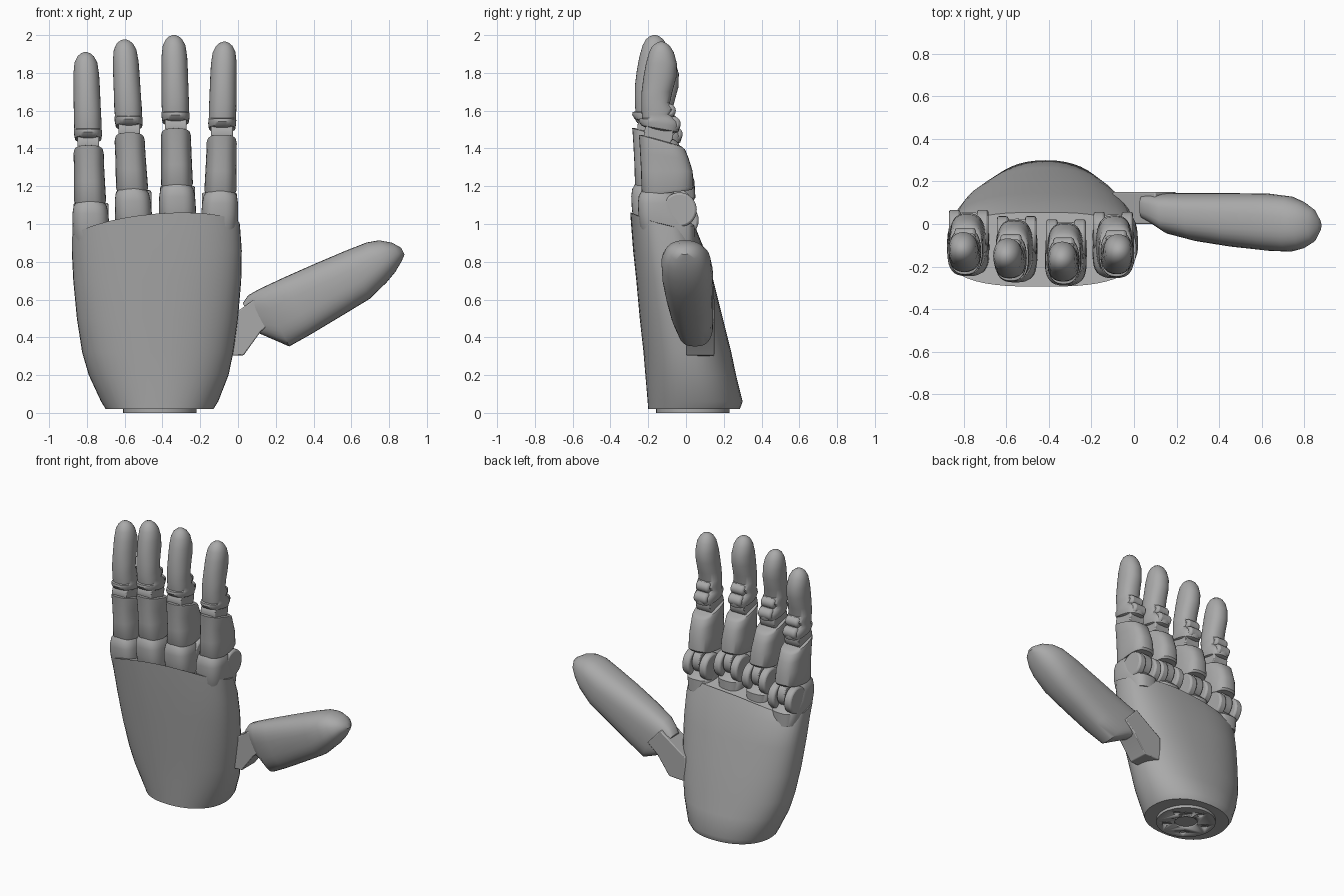
import bpy, bmesh, math
from mathutils import Matrix, Vector

grey = bpy.data.materials.new("plain grey")
grey.diffuse_color = (0.4, 0.4, 0.4, 1)


def finish(bm, name, angle=35, bevel=0):
    """Turn a bmesh into a smooth-by-angle grey object."""
    bmesh.ops.recalc_face_normals(bm, faces=bm.faces)
    me = bpy.data.meshes.new(name)
    bm.to_mesh(me)
    bm.free()
    me.materials.append(grey)
    ob = bpy.data.objects.new(name, me)
    bpy.context.collection.objects.link(ob)
    bpy.ops.object.select_all(action='DESELECT')
    ob.select_set(True)
    bpy.context.view_layer.objects.active = ob
    bpy.ops.object.shade_smooth_by_angle(angle=math.radians(angle))
    if bevel:
        mod = ob.modifiers.new("bevel", 'BEVEL')
        mod.width, mod.segments = bevel, 2
    return ob


def spow(v, p):
    return math.copysign(abs(v) ** p, v)


def loft(name, sections, n=32, matrix=None, edit=None, angle=35):
    """Skin rounded sections: z, x0, x1, y0, y1, squareness, tilt."""
    bm = bmesh.new()
    rings = []
    for z, x0, x1, y0, y1, e, tilt in sections:
        ring = []
        for i in range(n):
            a = 2 * math.pi * i / n
            dx = (x1 - x0) / 2 * spow(math.cos(a), 2 / e)
            dy = (y1 - y0) / 2 * spow(math.sin(a), 2 / e)
            ring.append(bm.verts.new(((x0 + x1) / 2 + dx, (y0 + y1) / 2 + dy, z + tilt * dy)))
        rings.append(ring)
    for a, b in zip(rings, rings[1:]):
        for i in range(n):
            j = (i + 1) % n
            bm.faces.new((a[i], a[j], b[j], b[i]))
    bm.faces.new(rings[0])
    bm.faces.new(rings[-1])
    if edit:
        edit(rings)
    if matrix:
        bm.transform(matrix)
    return finish(bm, name, angle)


def add_disc(bm, centre, r, depth, axis='X', n=32):
    rot = Matrix.Rotation(math.pi / 2, 4, 'Y') if axis == 'X' else Matrix()
    bmesh.ops.create_cone(bm, cap_ends=True, segments=n, radius1=r, radius2=r,
                          depth=depth, matrix=Matrix.Translation(centre) @ rot)


def disc(name, centre, r, depth, axis='X', bevel=0.006):
    bm = bmesh.new()
    add_disc(bm, centre, r, depth, axis)
    return finish(bm, name, 35, bevel)


# Palm: tapered shell with an arched, back-sloping top
def arch_top(rings):
    for v in rings[-1]:
        side = (v.co.x + 0.27) / 0.6
        v.co.z += -0.09 * side * side - 0.25 * (v.co.y + 0.29)


loft("palm", [
    (0.02, -0.70, -0.13, -0.20, 0.285, 2.2, 0),
    (0.06, -0.725, -0.105, -0.203, 0.30, 2.2, 0),
    (0.20, -0.79, -0.05, -0.215, 0.265, 2.25, 0),
    (0.32, -0.825, -0.025, -0.225, 0.24, 2.3, 0),
    (0.50, -0.853, 0.0, -0.245, 0.195, 2.4, 0),
    (0.70, -0.872, 0.017, -0.263, 0.145, 2.55, 0),
    (0.86, -0.88, 0.02, -0.28, 0.10, 2.7, 0),
    (1.06, -0.88, 0.01, -0.295, 0.055, 2.8, 0)], n=48, edit=arch_top)

# Wrist mount: disc with a blind centre bore and a ring of screw holes
mount_at = Vector((-0.415, 0.035, 0))
mount = disc("wrist_mount", mount_at + Vector((0, 0, 0.02)), 0.195, 0.04, 'Z', 0)
bm = bmesh.new()
add_disc(bm, mount_at, 0.075, 0.024, 'Z')
for k in range(5):
    a = 2 * math.pi * k / 5 + 0.4
    add_disc(bm, mount_at + Vector((0.135 * math.cos(a), 0.135 * math.sin(a), 0)), 0.022, 0.024, 'Z', 16)
cutter = finish(bm, "mount_hole_cutter")
cutter.hide_render = True
cutter.hide_set(True)
cut = mount.modifiers.new("holes", 'BOOLEAN')
cut.object, cut.operation, cut.solver = cutter, 'DIFFERENCE', 'EXACT'

# Thumb bracket: extruded wedge plate
bm = bmesh.new()
outline = [(-0.1, 0.3), (0.03, 0.305), (0.12, 0.43), (0.2, 0.5), (0.1, 0.61), (-0.1, 0.47)]
face = bm.faces.new([bm.verts.new((x, 0.0, z)) for x, z in outline])
ext = bmesh.ops.extrude_face_region(bm, geom=[face])
bmesh.ops.translate(bm, vec=(0, 0.15, 0),
                    verts=[g for g in ext['geom'] if isinstance(g, bmesh.types.BMVert)])
finish(bm, "thumb_bracket", 30, 0.006)

# Thumb: lofted along a leaning axis
axis = Vector((0.89, 0, 0.456))
across = Vector((-0.456, 0, 0.89))
frame = Matrix((across, (0, 1, 0), axis)).transposed().to_4x4()
frame = Matrix.Translation((0.1, 0, 0.5)) @ frame
loft("thumb", [
    (-0.03, -0.07, 0.105, 0.02, 0.14, 3.2, 0),
    (0.015, -0.125, 0.13, 0.0, 0.143, 3.0, 0),
    (0.085, -0.21, 0.133, -0.05, 0.145, 2.8, 0),
    (0.22, -0.205, 0.128, -0.082, 0.145, 2.7, 0),
    (0.40, -0.193, 0.118, -0.108, 0.145, 2.6, 0),
    (0.58, -0.18, 0.105, -0.126, 0.143, 2.5, 0),
    (0.70, -0.143, 0.093, -0.13, 0.13, 2.4, 0),
    (0.765, -0.115, 0.073, -0.115, 0.105, 2.3, 0),
    (0.82, -0.08, 0.03, -0.085, 0.07, 2.2, 0),
    (0.85, -0.055, -0.015, -0.035, 0.02, 2, 0)], matrix=frame, angle=40)

# Finger profiles: z, half width, front y, back y, squareness, tilt
KNUCKLE = [(0.90, 0.085, -0.21, 0.045, 3, 0), (0.99, 0.098, -0.245, 0.045, 3, 0),
           (1.05, 0.098, -0.252, -0.02, 3, 0), (1.11, 0.095, -0.255, -0.04, 2.8, 0),
           (1.15, 0.088, -0.25, -0.05, 2.6, 0), (1.175, 0.07, -0.235, -0.07, 2.4, 0)]
LOWER = [(1.165, 0.080, -0.225, 0.03, 2.8, 0.12), (1.18, 0.085, -0.235, 0.04, 2.8, 0.1),
         (1.28, 0.082, -0.238, 0.035, 2.7, 0), (1.36, 0.080, -0.243, 0.015, 2.6, -0.12),
         (1.425, 0.080, -0.248, -0.005, 2.6, -0.25), (1.44, 0.076, -0.25, -0.02, 2.6, -0.28),
         (1.445, 0.062, -0.235, -0.04, 2.5, -0.28)]
UPPER = [(1.495, 0.055, -0.215, -0.06, 2.4, -0.2), (1.505, 0.070, -0.238, -0.04, 2.5, -0.18),
         (1.53, 0.074, -0.25, -0.03, 2.5, -0.12), (1.55, 0.074, -0.247, -0.035, 2.5, -0.08),
         (1.56, 0.072, -0.232, -0.055, 2.4, 0), (1.58, 0.072, -0.234, -0.075, 2.3, 0),
         (1.605, 0.073, -0.236, -0.055, 2.3, 0), (1.64, 0.072, -0.236, -0.085, 2.3, 0),
         (1.70, 0.071, -0.235, -0.072, 2.2, 0), (1.78, 0.070, -0.225, -0.05, 2.2, 0),
         (1.85, 0.068, -0.212, -0.048, 2.2, 0), (1.91, 0.060, -0.195, -0.065, 2.1, 0),
         (1.942, 0.044, -0.178, -0.085, 2, 0), (1.958, 0.026, -0.158, -0.105, 2, 0),
         (1.965, 0.008, -0.14, -0.122, 2, 0)]

# Fingers: name, base x, lean, depth offset, height offset
for name, cx, lean, dy, dz in [("little", -0.778, -0.03, 0.01, -0.055),
                               ("ring", -0.552, -0.05, -0.02, 0.012),
                               ("middle", -0.32, -0.02, -0.035, 0.035),
                               ("index", -0.098, 0.027, 0.0, 0.0)]:
    def mid(z):
        return cx + lean * (z - 1.0)

    for part, profile in [("knuckle", KNUCKLE), ("lower_segment", LOWER), ("upper_segment", UPPER)]:
        loft(f"{name}_{part}", [(z + dz, mid(z) - w, mid(z) + w, f + dy, b + dy, e, t)
                                for z, w, f, b, e, t in profile])
    # Knuckle cheeks with a hinge tongue between them
    for side in (-1, 1):
        disc(f"{name}_knuckle_cheek", (cx + side * 0.066, -0.035 + dy, 1.075 + dz), 0.092, 0.055, bevel=0.012)
    disc(f"{name}_knuckle_tongue", (cx, -0.05 + dy, 1.10 + dz), 0.085, 0.06)
    # Middle joint hinge barrel
    disc(f"{name}_joint_barrel", (mid(1.475), -0.145 + dy, 1.475 + dz), 0.078, 0.115)
    # Pad creases on the inner side of the joint
    for z, y, r in [(1.53, -0.068, 0.04), (1.60, -0.09, 0.036)]:
        disc(f"{name}_joint_pad", (mid(z), y + dy, z + dz), r, 0.10, bevel=0.015)
